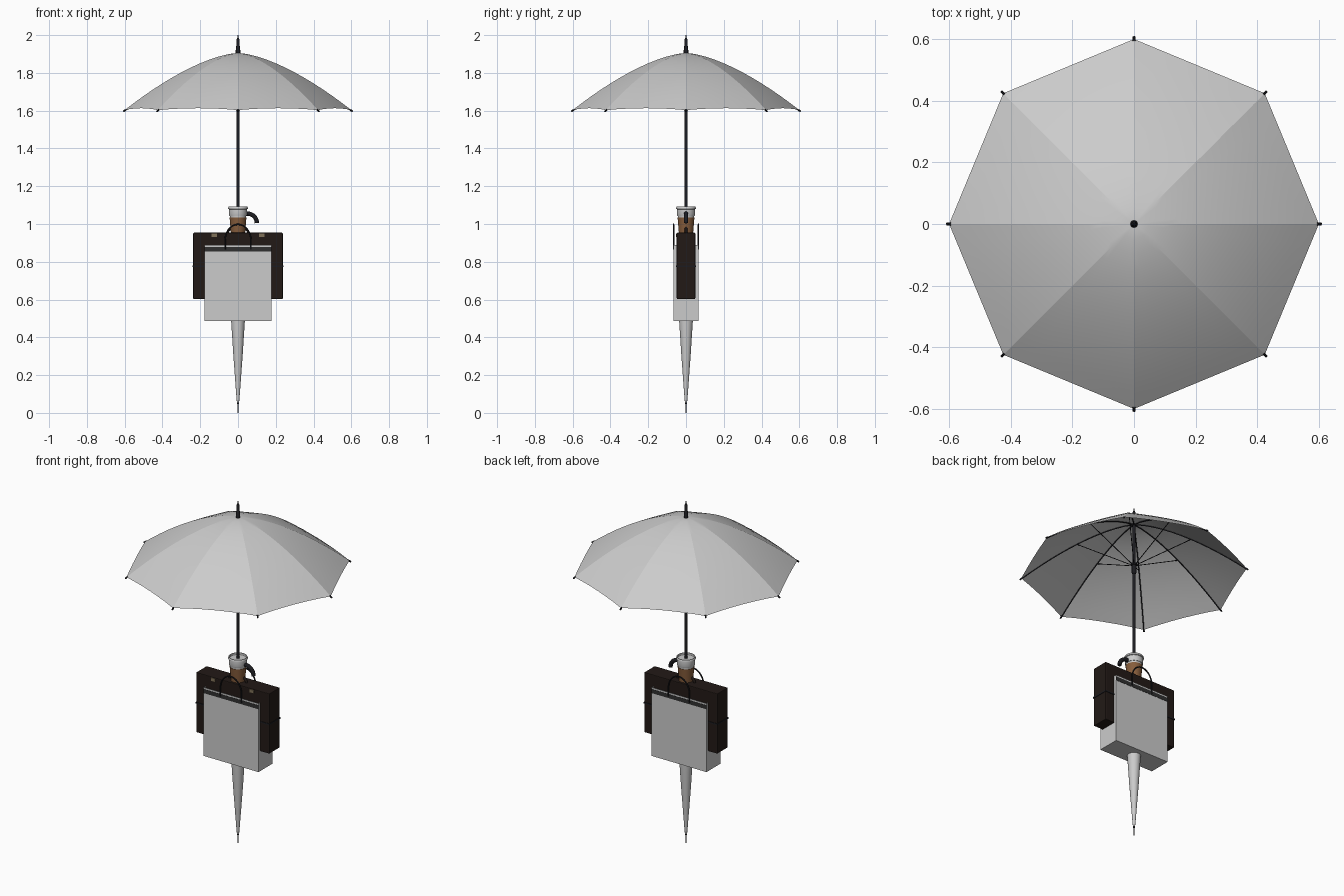
import bpy, bmesh
from math import sin, cos, pi, radians
from mathutils import Vector

if "Cube" in bpy.data.objects:
    bpy.data.objects.remove(bpy.data.objects["Cube"])


def mat(name, rgb):
    m = bpy.data.materials.new(name)
    m.diffuse_color = (*rgb, 1)
    m.use_nodes = True
    m.node_tree.nodes["Principled BSDF"].inputs["Base Color"].default_value = m.diffuse_color
    return m


BLACK = mat("black", (0.012, 0.012, 0.015))
LEATHER = mat("dark_leather", (0.016, 0.010, 0.008))
SLEEVE = mat("cardboard", (0.24, 0.11, 0.045))
BRASS = mat("dull_brass", (0.22, 0.17, 0.10))
BAND = mat("charcoal", (0.03, 0.03, 0.03))


def finish(name, bm, material=None, smooth=None):
    me = bpy.data.meshes.new(name)
    bm.to_mesh(me)
    bm.free()
    ob = bpy.data.objects.new(name, me)
    bpy.context.collection.objects.link(ob)
    if material:
        me.materials.append(material)
    if smooth:
        bpy.ops.object.select_all(action='DESELECT')
        ob.select_set(True)
        bpy.context.view_layer.objects.active = ob
        bpy.ops.object.shade_smooth_by_angle(angle=radians(smooth))
    return ob


def box(name, lo, hi, material=None, bevel=0):
    bm = bmesh.new()
    bmesh.ops.create_cube(bm, size=1)
    for v in bm.verts:
        v.co = [l + (h - l) * (c + 0.5) for l, h, c in zip(lo, hi, v.co)]
    if bevel:
        bmesh.ops.bevel(bm, geom=bm.edges[:], offset=bevel, segments=2,
                        affect='EDGES', profile=0.5)
    return finish(name, bm, material)


def lathe(name, profile, material=None, n=24):
    """Revolve (radius, z) points about z and cap both ends."""
    bm = bmesh.new()
    rings = [[bm.verts.new((r * cos(2 * pi * i / n), r * sin(2 * pi * i / n), z))
              for i in range(n)] for r, z in profile]
    for a, b in zip(rings, rings[1:]):
        for i in range(n):
            j = (i + 1) % n
            bm.faces.new((a[i], a[j], b[j], b[i]))
    bm.faces.new(rings[0][::-1])
    bm.faces.new(rings[-1])
    bmesh.ops.recalc_face_normals(bm, faces=bm.faces[:])
    return finish(name, bm, material, 35)


def tube(name, paths, radius, material, n=8):
    """Round tubes swept along one or more point lists."""
    bm = bmesh.new()
    for path in paths:
        pts = [Vector(p) for p in path]
        rings, side = [], None
        for k, p in enumerate(pts):
            t = (pts[min(k + 1, len(pts) - 1)] - pts[max(k - 1, 0)]).normalized()
            if side is None:
                side = t.orthogonal()
            side = (side - t * side.dot(t)).normalized()
            up = t.cross(side)
            rings.append([bm.verts.new(p + radius * (cos(2 * pi * i / n) * side
                         + sin(2 * pi * i / n) * up)) for i in range(n)])
        for a, b in zip(rings, rings[1:]):
            for i in range(n):
                j = (i + 1) % n
                bm.faces.new((a[i], a[j], b[j], b[i]))
        bm.faces.new(rings[0][::-1])
        bm.faces.new(rings[-1])
    return finish(name, bm, material, 40)


# --- open umbrella -------------------------------------------------------
R, APEX, DROP, RIBS = 0.6, 1.906, 0.303, 8


def canopy_z(t):
    return APEX - DROP * t ** 1.55


def canopy(rows=12, cols=6):
    bm = bmesh.new()
    for k in range(RIBS):
        a = Vector((cos(k * pi / 4), sin(k * pi / 4), 0))
        b = Vector((cos((k + 1) * pi / 4), sin((k + 1) * pi / 4), 0))
        prev = [bm.verts.new((0, 0, APEX))] * (cols + 1)
        for i in range(1, rows + 1):
            t, row = i / rows, []
            for c in range(cols + 1):
                u = c / cols
                p = a.lerp(b, u) * R * t
                # hem lifts slightly between the ribs
                p.z = canopy_z(t) + 0.04 * u * (1 - u) * t * t
                row.append(bm.verts.new(p))
            for c in range(cols):
                bm.faces.new(dict.fromkeys((prev[c], row[c], row[c + 1], prev[c + 1])))
            prev = row
    bmesh.ops.remove_doubles(bm, verts=bm.verts[:], dist=1e-5)
    return finish("open_umbrella_canopy", bm, None, 12)


canopy()
ribs, stretchers, tips = [], [], []
for k in range(RIBS):
    d = Vector((cos(k * pi / 4), sin(k * pi / 4), 0))

    def on_rib(t, dz=-0.005):
        return d * R * t + Vector((0, 0, canopy_z(t) + dz))
    ribs.append([on_rib(i / 12) for i in range(13)])
    stretchers.append([d * 0.012 + Vector((0, 0, 1.655)), on_rib(0.5, -0.008)])
    tips.append([on_rib(0.99, -0.002), on_rib(1.012, -0.002)])
tube("canopy_ribs", ribs, 0.003, BLACK, 6)
tube("canopy_stretchers", stretchers, 0.0022, BLACK, 6)
tube("rib_tips", tips, 0.0045, BLACK, 8)
lathe("open_umbrella_shaft", [(0.008, 0.95), (0.008, 1.91)], BLACK, 16)
lathe("runner", [(0.009, 1.60), (0.012, 1.605), (0.012, 1.65), (0.016, 1.652),
                 (0.016, 1.664), (0.009, 1.668)], BLACK, 16)
lathe("canopy_ferrule", [(0.012, 1.895), (0.012, 1.92), (0.010, 1.925), (0.008, 1.975),
                         (0.004, 1.985), (0.003, 2.0)], BLACK, 16)

# --- closed umbrella, standing on its tip --------------------------------
lathe("closed_umbrella_cloth", [(0.006, 0.055), (0.009, 0.09), (0.017, 0.2), (0.025, 0.31),
                                (0.032, 0.42), (0.037, 0.5), (0.039, 0.6), (0.035, 0.7),
                                (0.022, 0.77), (0.010, 0.8)])
lathe("closed_umbrella_tip", [(0.0025, 0), (0.003, 0.045), (0.006, 0.05), (0.006, 0.07)], BLACK, 12)
hook = [(0, 0, 0.79), (0, 0, 0.9)] + [
    (0.05 - 0.05 * cos(a), 0, 1.005 + 0.05 * sin(a))
    for a in (pi * i / 16 for i in range(17))]
tube("closed_umbrella_handle", [hook], 0.0115, BLACK, 14)

# --- briefcase -----------------------------------------------------------
box("briefcase_body", (-0.237, -0.049, 0.603), (0.237, 0.049, 0.954), LEATHER, 0.004)
box("briefcase_seam_strip", (-0.24, -0.052, 0.772), (0.24, 0.052, 0.78), BLACK)
for s, side in ((-1, "left"), (1, "right")):
    box(f"briefcase_latch_{side}", (s * 0.125 - 0.014, -0.053, 0.932),
        (s * 0.125 + 0.014, -0.046, 0.95), BRASS)


def arch(w, z0, h, y):
    return [(-w * cos(pi * i / 20), y, z0 + h * sin(pi * i / 20)) for i in range(21)]


tube("briefcase_handle", [arch(0.055, 0.952, 0.035, 0)], 0.007, LEATHER, 10)

# --- carrier bag: open top, four walls and a bottom ----------------------
BX, BY, BZ0, BZ1 = 0.178, 0.065, 0.487, 0.888
bm = bmesh.new()
bmesh.ops.create_cube(bm, size=1)
for v in bm.verts:
    v.co = (v.co.x * 2 * BX, v.co.y * 2 * BY, BZ0 if v.co.z < 0 else BZ1)
bmesh.ops.delete(bm, geom=[f for f in bm.faces if f.normal.z > 0.5], context='FACES_ONLY')
bag = finish("carrier_bag", bm)
wall = bag.modifiers.new("wall", 'SOLIDIFY')
wall.thickness = 0.003
for s, side in ((-1, "front"), (1, "back")):
    box(f"bag_band_{side}", (-BX, s * BY - 0.0015, 0.855), (BX, s * BY + 0.0015, 0.878), BAND)
tube("bag_handles", [[(-0.068, y, 0.865)] + arch(0.068, 0.915, 0.083, y) + [(0.068, y, 0.865)]
                     for y in (-0.066, 0.066)], 0.004, BLACK, 8)

# --- coffee cup ----------------------------------------------------------
lathe("cup_body", [(0.034, 0.92), (0.045, 1.06)], None, 32)
lathe("cup_sleeve", [(0.037, 0.945), (0.0445, 1.035)], SLEEVE, 32)
lathe("cup_lid", [(0.047, 1.045), (0.049, 1.05), (0.048, 1.078), (0.052, 1.08),
                  (0.052, 1.087), (0.049, 1.092), (0.045, 1.09), (0.043, 1.082)], None, 32)
